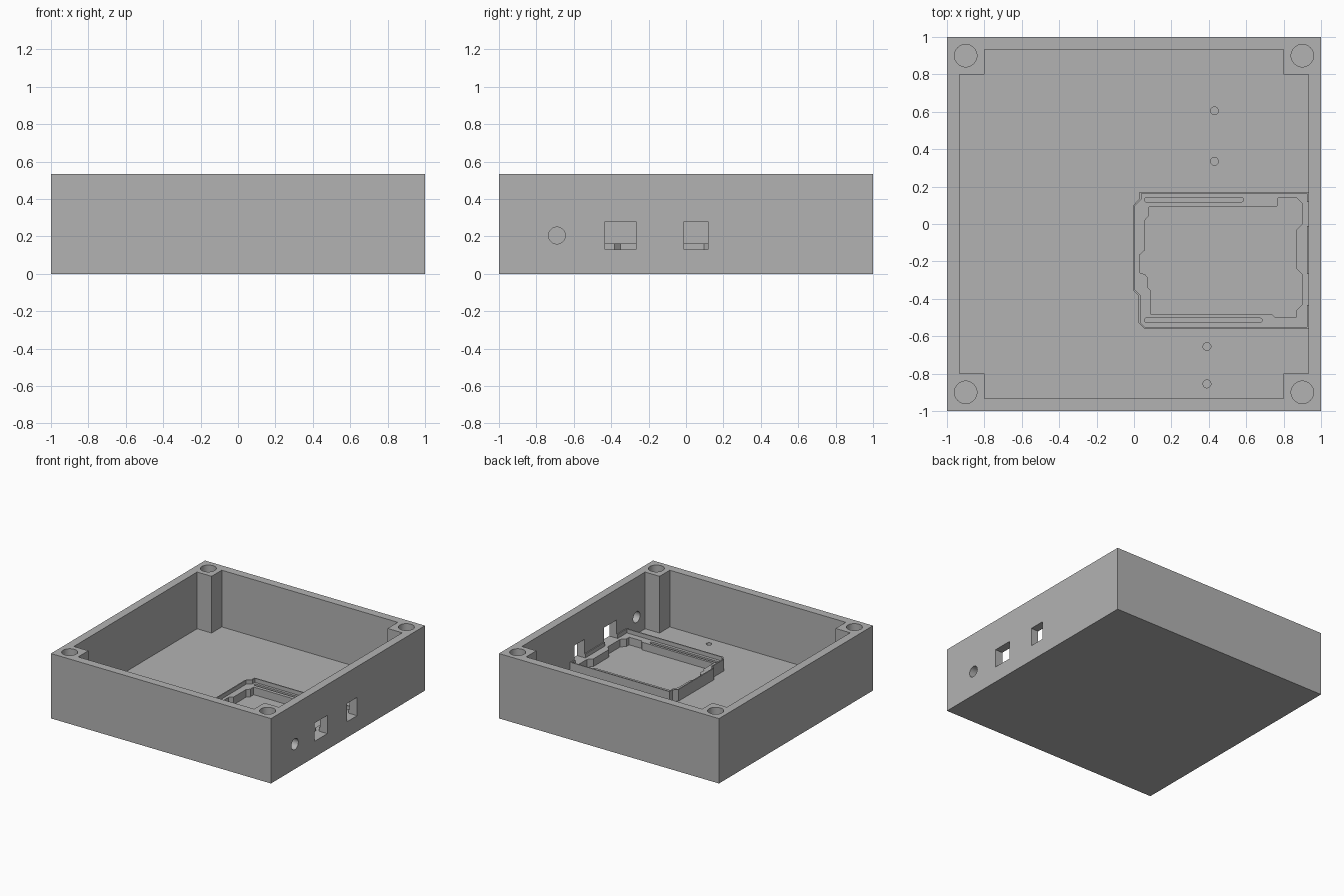
import bpy
import bmesh
import math

cube = bpy.data.objects.get("Cube")
if cube:
    bpy.data.objects.remove(cube, do_unlink=True)

HEIGHT, FLOOR = 0.533, 0.067
LEDGE, RIM_TOP = 0.13, 0.163
INNER, POST = 0.932, 0.8

grey = bpy.data.materials.new("grey plastic")
grey.use_nodes = True
colour = (0.45, 0.45, 0.45, 1)
grey.diffuse_color = colour
grey.node_tree.nodes["Principled BSDF"].inputs["Base Color"].default_value = colour


def prism(name, outline, z0, z1):
    """Extrude a closed xy outline from z0 to z1."""
    bm = bmesh.new()
    face = bm.faces.new([bm.verts.new((x, y, z0)) for x, y in outline])
    ext = bmesh.ops.extrude_face_region(bm, geom=[face])
    for v in ext["geom"]:
        if isinstance(v, bmesh.types.BMVert):
            v.co.z = z1
    bmesh.ops.recalc_face_normals(bm, faces=bm.faces)
    mesh = bpy.data.meshes.new(name)
    bm.to_mesh(mesh)
    bm.free()
    mesh.materials.append(grey)
    obj = bpy.data.objects.new(name, mesh)
    bpy.context.collection.objects.link(obj)
    return obj


def box(name, x0, x1, y0, y1, z0, z1):
    return prism(name, [(x0, y0), (x1, y0), (x1, y1), (x0, y1)], z0, z1)


def disc(x, y, r, sides=48):
    steps = [2 * math.pi * i / sides for i in range(sides)]
    return [(x + r * math.cos(a), y + r * math.sin(a)) for a in steps]


def slot(x0, x1, y, r, sides=8):
    """Outline of a long slot with round ends."""
    arc = [math.pi * (i / sides - 0.5) for i in range(sides + 1)]
    right = [(x1 - r + r * math.cos(a), y + r * math.sin(a)) for a in arc]
    left = [(x0 + r - r * math.cos(a), y - r * math.sin(a)) for a in arc]
    return right + left


def cut(target, cutter):
    """Subtract the cutter, then discard it."""
    cutter.hide_render = True
    mod = target.modifiers.new("cut", "BOOLEAN")
    mod.operation = "DIFFERENCE"
    mod.solver = "EXACT"
    mod.object = cutter
    bpy.ops.object.select_all(action="DESELECT")
    bpy.context.view_layer.objects.active = target
    target.select_set(True)
    bpy.ops.object.modifier_apply(modifier=mod.name)
    bpy.data.objects.remove(cutter, do_unlink=True)


# Open case with a square post in each corner
case = box("case", -1, 1, -1, 1, 0, HEIGHT)
quarter = [(INNER, POST), (POST, POST), (POST, INNER)]
cavity = []
for turn in range(4):
    cavity += quarter
    quarter = [(-y, x) for x, y in quarter]
cut(case, prism("cavity", cavity, FLOOR, 1))

# Screw holes down the corner posts
for sx in (-1, 1):
    for sy in (-1, 1):
        cut(case, prism("screw_hole", disc(0.9 * sx, 0.9 * sy, 0.06), FLOOR, 1))

# Small mounting holes in the floor
for x, y in ((0.43, 0.605), (0.43, 0.335), (0.39, -0.655), (0.39, -0.855)):
    cut(case, prism("mounting_hole", disc(x, y, 0.021, 24), 0.02, 0.2))

# Round cable hole through the right wall
cable = prism("cable_hole", disc(0, 0, 0.045), 0.8, 1.2)
for v in cable.data.vertices:
    x, y, z = v.co
    v.co = (z, x - 0.69, y + 0.205)
cut(case, cable)

# Circuit board tray on the floor, against the right wall
tray_outline = [(0.03, 0.172), (0.935, 0.172), (0.935, -0.56), (0.055, -0.56),
                (0.025, -0.53), (0.025, -0.385), (-0.004, -0.355),
                (-0.004, 0.1), (0.03, 0.135)]
board_outline = [(0.039, 0.163), (0.924, 0.163), (0.924, -0.551), (0.059, -0.551),
                 (0.034, -0.526), (0.034, -0.381), (0.005, -0.351),
                 (0.005, 0.097), (0.039, 0.132)]
well_outline = [(0.08, 0.09), (0.76, 0.09), (0.77, 0.1), (0.77, 0.14), (0.87, 0.14),
                (0.9, 0.11), (0.9, 0), (0.866, -0.035), (0.866, -0.235),
                (0.9, -0.27), (0.9, -0.43), (0.866, -0.465), (0.866, -0.5),
                (0.755, -0.5), (0.738, -0.483), (0.09, -0.483), (0.09, -0.355),
                (0.075, -0.34), (0.075, -0.29), (0.06, -0.27), (0.03, -0.26),
                (0.03, -0.165), (0.058, -0.14), (0.058, 0.02), (0.08, 0.045)]
tray = prism("board_tray", tray_outline, FLOOR - 0.003, RIM_TOP)
cut(tray, prism("board_recess", board_outline, LEDGE, 1))
cut(tray, prism("tray_well", well_outline, 0, 1))
for end, y in ((0.585, 0.13), (0.685, -0.515)):
    cut(tray, prism("tray_slot", slot(0.055, end, y, 0.012), 0, 1))

# Connector windows through the wall and the tray rim
for y0, y1 in ((-0.432, -0.268), (-0.012, 0.118)):
    for part in (case, tray):
        cut(part, box("window", 0.91, 1.1, y0, y1, LEDGE, 0.28))

# Smooth the round holes, keep the edges sharp
for part in (case, tray):
    bpy.ops.object.select_all(action="DESELECT")
    bpy.context.view_layer.objects.active = part
    part.select_set(True)
    bpy.ops.object.shade_smooth_by_angle(angle=math.radians(30))
